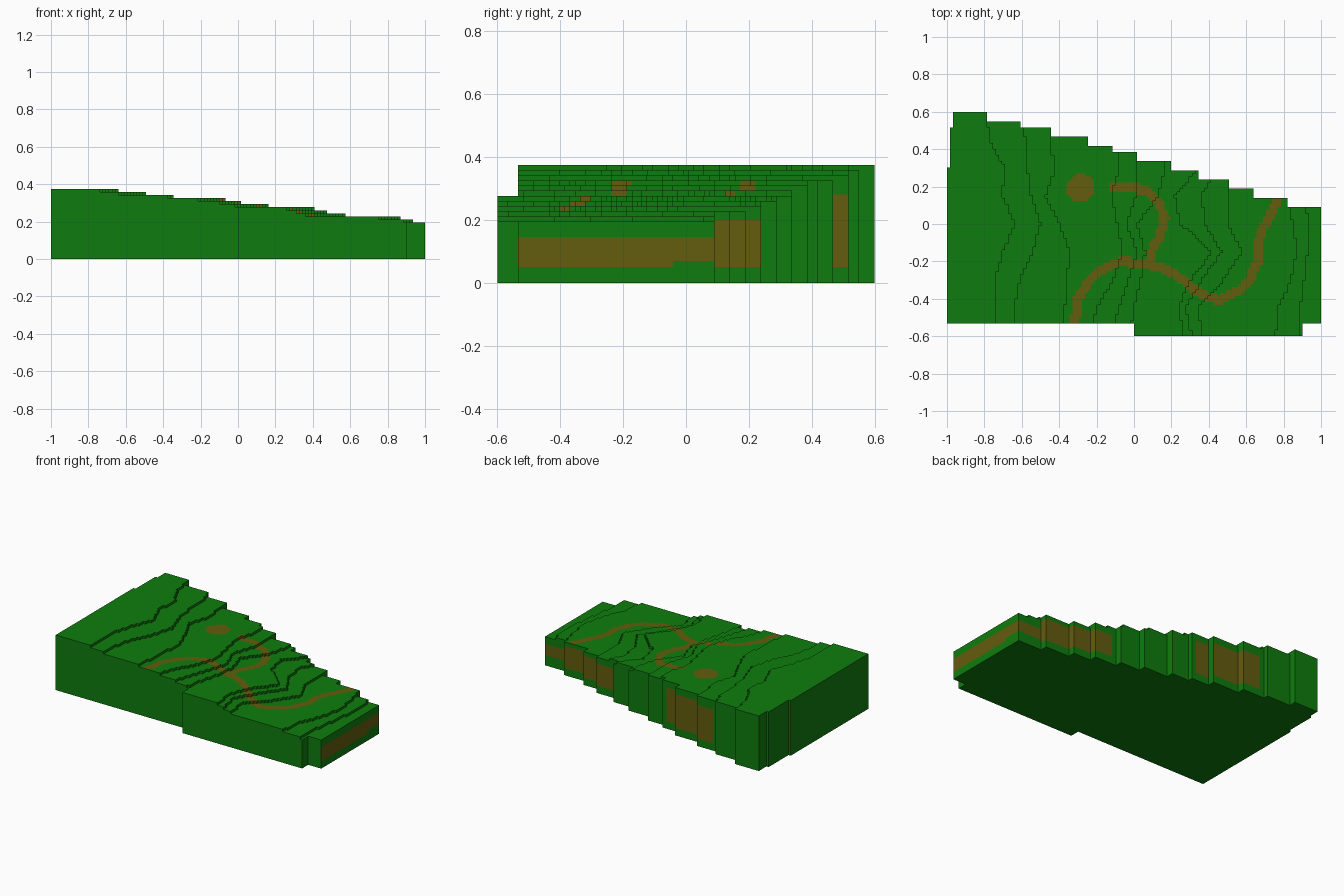
import bpy, bmesh
from mathutils import Vector
from mathutils.geometry import intersect_point_line

cube = bpy.data.objects.get("Cube")
if cube:
    bpy.data.objects.remove(cube, do_unlink=True)


def make_material(name, rgb):
    m = bpy.data.materials.new(name)
    m.use_nodes = True
    m.diffuse_color = (*rgb, 1)
    m.node_tree.nodes["Principled BSDF"].inputs["Base Color"].default_value = (*rgb, 1)
    return m


GREEN, BROWN = 0, 1
materials = [make_material("grass green", (0.0048, 0.202, 0.0044)),
             make_material("earth brown", (0.127, 0.107, 0.0044))]

# Square cells; one terrace is one cell high
NX, NY = 122, 73
S = 2.0 / NX
Y0 = -NY * S / 2
TOP = 0.375

# Stepped back edge: (right end of the step, y of the step)
BACK = [(-0.985, 0.30), (-0.965, 0.515), (-0.79, 0.60), (-0.60, 0.55), (-0.45, 0.515),
        (-0.25, 0.465), (-0.11, 0.42), (0.02, 0.385), (0.20, 0.34), (0.35, 0.29),
        (0.51, 0.24), (0.64, 0.195), (0.815, 0.145), (1.01, 0.09)]

# Terrace edges: x at stations running from back (y 0.6) to front (y -0.6)
STATION = 0.15
EDGES = [
    (-.79, -.77, -.69, -.70, -.64, -.70, -.74, -.74, -.74),
    (-.60, -.58, -.57, -.55, -.50, -.54, -.61, -.64, -.64),
    (-.45, -.45, -.42, -.47, -.40, -.34, -.36, -.37, -.39),
    (-.10, -.09, -.08, -.12, -.09, -.06, -.11, -.20, -.22),
    (.02, .02, .02, .01, -.04, .02, -.03, -.08, -.13),
    (.17, .17, .17, .13, .02, .06, .04, .00, -.02),
    (.35, .35, .35, .22, .25, .42, .30, .24, .27),
    (.45, .45, .45, .36, .38, .47, .36, .28, .31),
    (.51, .51, .51, .50, .50, .58, .48, .34, .37),
    (.815, .815, .815, .815, .85, .87, .84, .77, .76),
    (.92, .92, .92, .92, .93, .93, .91, .89, .89),
]

# Winding paths and one round clearing
MAIN_PATH = [(-.32, -.56), (-.30, -.40), (-.25, -.32), (-.18, -.25), (-.07, -.20), (.03, -.21),
             (.14, -.23), (.25, -.29), (.35, -.37), (.45, -.41), (.54, -.37), (.62, -.30),
             (.66, -.20), (.66, -.11), (.69, -.02), (.74, .07), (.77, .13)]
SIDE_PATH = [(-.11, .20), (-.02, .20), (.06, .18), (.13, .12), (.165, .03), (.14, -.06),
             (.10, -.13), (.08, -.21)]
CLEARING, CLEARING_R, HALF_PATH = Vector((-.285, .19)), 0.075, 0.025


def centre(i, j):
    return -1 + (i + .5) * S, Y0 + (j + .5) * S


def inside(i, j):
    if not (0 <= i < NX and 0 <= j < NY):
        return False
    x, y = centre(i, j)
    front = -0.60 if 0.005 < x < 0.90 else -0.54
    return front < y < next(b for end, b in BACK if x < end)


def height(i, j):
    x, y = centre(i, j)
    t = (0.6 - y) / STATION
    k = min(int(t), 7)
    f = t - k
    level = sum(x > e[k] * (1 - f) + e[k + 1] * f for e in EDGES)
    return TOP - level * S


def near_line(p, line):
    for a, b in zip(line, line[1:]):
        a, b = Vector(a), Vector(b)
        q, t = intersect_point_line(p, a, b)
        q = a.lerp(b, min(max(t, 0), 1))
        if (p - q.to_2d()).length < HALF_PATH:
            return True
    return False


def ground_colour(i, j):
    p = Vector(centre(i, j))
    on = ((p - CLEARING).length < CLEARING_R or near_line(p, MAIN_PATH)
          or near_line(p, SIDE_PATH))
    return BROWN if on else GREEN


def earth_band(x, y, d):
    """Height range of exposed earth on an outer wall facing direction d."""
    if d == (1, 0):
        if x > 0.98:
            if y > -0.04:
                return 0.07, 0.145
            return (0.05, 0.145) if y > -0.53 else None
        if 0.09 < y < 0.235:
            return 0.05, 0.20
        if 0.465 < y < 0.515 and x < -0.4:
            return 0.05, 0.28
    if d == (0, 1):
        if x > 0.815:
            return 0.07, 0.145
        if x > 0.37:
            return 0.05, 0.20
        if -0.58 < x < -0.15:
            return 0.05, 0.28
    return None


cells = {(i, j): (height(i, j), ground_colour(i, j))
         for i in range(NX) for j in range(NY) if inside(i, j)}

bm = bmesh.new()
verts = {}


def vert(x, y, z):
    key = (round(x, 4), round(y, 4), round(z, 4))
    if key not in verts:
        verts[key] = bm.verts.new(key)
    return verts[key]


def quad(points, colour):
    bm.faces.new([vert(*p) for p in points]).material_index = colour


def wall(i, j, d, low, high, colour):
    cx, cy = centre(i, j)
    dx, dy = d
    mx, my = cx + dx * S / 2, cy + dy * S / 2
    ax, ay = mx + dy * S / 2, my - dx * S / 2
    bx, by = mx - dy * S / 2, my + dx * S / 2
    quad([(ax, ay, low), (bx, by, low), (bx, by, high), (ax, ay, high)], colour)


# Terrace tops and base, one strip for each run of equal cells in a row
for j in range(NY):
    y1, y2 = Y0 + j * S, Y0 + (j + 1) * S
    row = [cells.get((i, j)) for i in range(NX)] + [None]
    for flat in (False, True):
        start = 0
        for i in range(1, NX + 1):
            a, b = row[start], row[i]
            same = (a is None) == (b is None) if flat else a == b
            if same and i < NX:
                continue
            if a:
                x1, x2 = -1 + start * S, -1 + i * S
                if flat:
                    quad([(x1, y2, 0), (x2, y2, 0), (x2, y1, 0), (x1, y1, 0)], GREEN)
                else:
                    z = a[0]
                    quad([(x1, y1, z), (x2, y1, z), (x2, y2, z), (x1, y2, z)], a[1])
            start = i

# Terrace risers and outer walls with their earth bands
for (i, j), (h, colour) in cells.items():
    for d in ((1, 0), (-1, 0), (0, 1), (0, -1)):
        other = cells.get((i + d[0], j + d[1]))
        if other:
            if other[0] < h - 1e-5:
                wall(i, j, d, other[0], h, colour)
            continue
        band = earth_band(*centre(i, j), d)
        if band:
            wall(i, j, d, 0, band[0], GREEN)
            wall(i, j, d, band[0], band[1], BROWN)
            wall(i, j, d, band[1], h, GREEN)
        else:
            wall(i, j, d, 0, h, GREEN)

mesh = bpy.data.meshes.new("terraced_hillside")
bm.to_mesh(mesh)
bm.free()
for m in materials:
    mesh.materials.append(m)
land = bpy.data.objects.new("terraced_hillside", mesh)
bpy.context.collection.objects.link(land)
